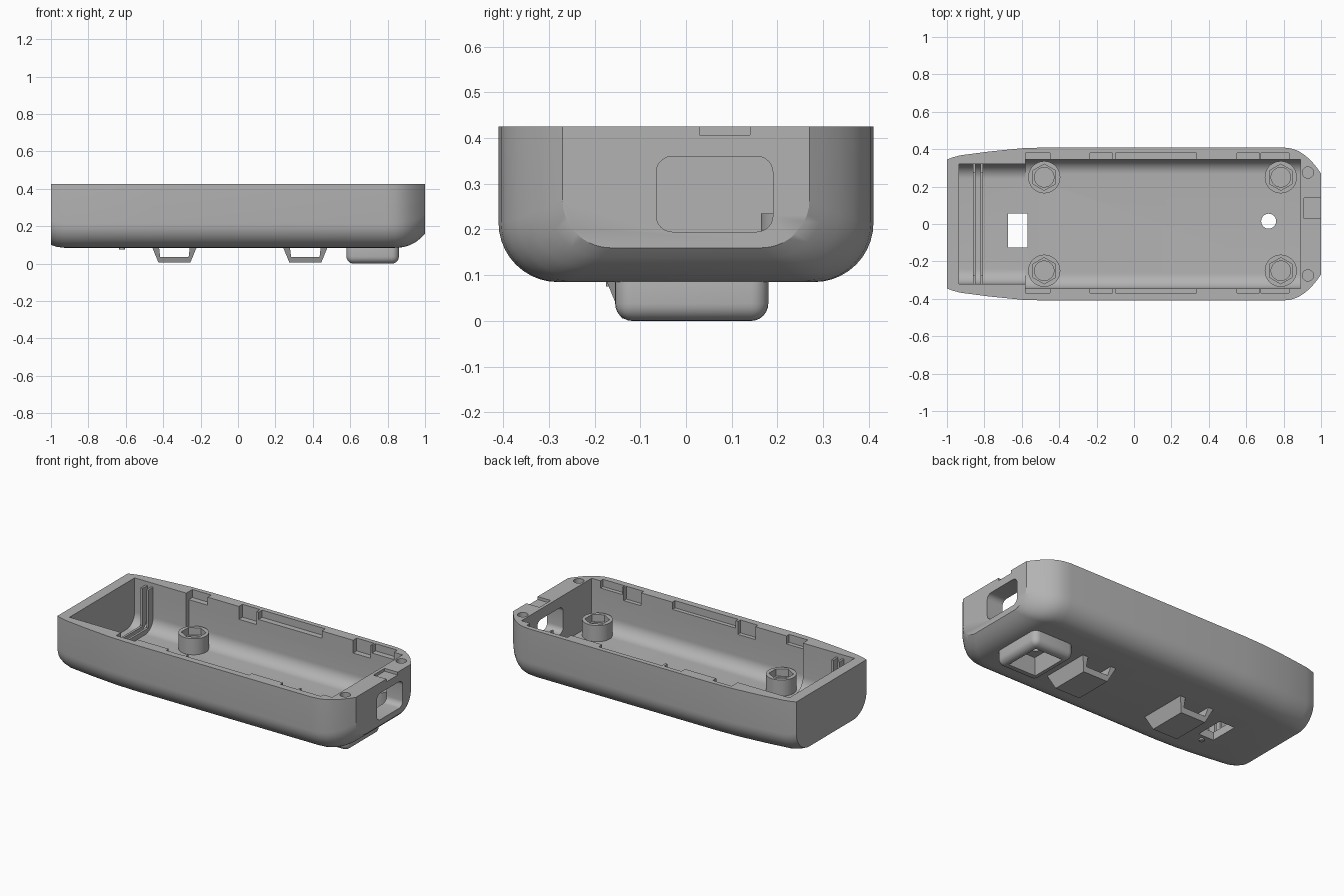
import bpy, bmesh, math
from mathutils import Matrix

if "Cube" in bpy.data.objects:
    bpy.data.objects.remove(bpy.data.objects["Cube"])

grey = bpy.data.materials.new("matte grey")
grey.use_nodes = True
GREY = (0.45, 0.45, 0.45, 1)
grey.diffuse_color = GREY
grey.node_tree.nodes["Principled BSDF"].inputs["Base Color"].default_value = GREY

RIM = 0.425
FLOOR = 0.135


def finish(name, bm):
    bmesh.ops.recalc_face_normals(bm, faces=bm.faces)
    mesh = bpy.data.meshes.new(name)
    bm.to_mesh(mesh)
    bm.free()
    mesh.materials.append(grey)
    ob = bpy.data.objects.new(name, mesh)
    bpy.context.collection.objects.link(ob)
    return ob


def trough(name, stations, top):
    """Loft U-shaped sections along x; each station is x, half width, base, radius."""
    bm = bmesh.new()
    rings = []
    for x, w, base, r in stations:
        side = [(w, top)]
        for i in range(11):
            a = math.pi / 2 * i / 10
            side.append((w - r + r * math.cos(a), base + r - r * math.sin(a)))
        pts = side + [(-y, z) for y, z in reversed(side)]
        rings.append([bm.verts.new((x, y, z)) for y, z in pts])
    for a, b in zip(rings, rings[1:]):
        for i in range(len(a)):
            j = (i + 1) % len(a)
            bm.faces.new((a[i], a[j], b[j], b[i]))
    bm.faces.new(rings[0])
    bm.faces.new(rings[-1])
    return finish(name, bm)


def box(name, x, y, z, taper=0, bevel=0, axis=None):
    """Box from ranges; taper shrinks the lower face, bevel rounds edges."""
    bm = bmesh.new()
    bmesh.ops.create_cube(bm, size=1)
    for v in bm.verts:
        low = v.co.z < 0
        for k, (lo, hi) in enumerate((x, y, z)):
            inset = taper if low and k < 2 else 0
            v.co[k] = lo + inset if v.co[k] < 0 else hi - inset
    if bevel:
        edges = [e for e in bm.edges if axis is None or
                 abs((e.verts[0].co - e.verts[1].co).normalized()[axis]) > 0.9]
        bmesh.ops.bevel(bm, geom=edges, offset=bevel, segments=6, profile=0.5,
                        affect='EDGES')
    return finish(name, bm)


def cylinder(name, loc, r, depth, sides=40, r2=None, along_x=False):
    bm = bmesh.new()
    bmesh.ops.create_cone(bm, cap_ends=True, segments=sides, radius1=r,
                          radius2=r if r2 is None else r2, depth=depth)
    m = Matrix.Translation(loc)
    if along_x:
        m = m @ Matrix.Rotation(math.pi / 2, 4, 'Y')
    bm.transform(m)
    return finish(name, bm)


def cut(target, cutter, keep=False):
    mod = target.modifiers.new("cut", 'BOOLEAN')
    mod.operation = 'DIFFERENCE'
    mod.solver = 'EXACT'
    mod.object = cutter
    bpy.context.view_layer.objects.active = target
    bpy.ops.object.modifier_apply(modifier=mod.name)
    if not keep:
        bpy.data.objects.remove(cutter)


# Outer shell with a rounded nose
shell = trough("shell", [
    (-1.0, 0.345, 0.10, 0.13), (-0.97, 0.356, 0.09, 0.13),
    (-0.93, 0.367, 0.085, 0.13), (-0.77, 0.388, 0.085, 0.13),
    (-0.6, 0.405, 0.085, 0.13), (-0.45, 0.41, 0.085, 0.13),
    (0.79, 0.41, 0.085, 0.13), (0.84, 0.404, 0.085, 0.13),
    (0.88, 0.39, 0.088, 0.13), (0.915, 0.367, 0.097, 0.127),
    (0.95, 0.335, 0.115, 0.12), (0.98, 0.298, 0.139, 0.112),
    (1.0, 0.27, 0.16, 0.105)], RIM)

# Main cavity and the narrower rear bay
cut(shell, trough("cavity", [(-0.58, 0.345, FLOOR, 0.08),
                             (0.89, 0.345, FLOOR, 0.08)], 0.6))
cut(shell, trough("rear_bay", [(-0.935, 0.32, FLOOR, 0.08),
                               (-0.55, 0.32, FLOOR, 0.08)], 0.6))

# Nose window, rim notch and alignment holes
cut(shell, box("window", (0.8, 1.1), (-0.065, 0.19), (0.195, 0.36),
               bevel=0.035, axis=0))
cut(shell, box("rim_notch", (0.91, 1.1), (0.03, 0.14), (0.407, 0.5)))
for s in (-1, 1):
    cut(shell, cylinder("pin_hole", (0.93, s * 0.275, RIM), 0.03, 0.08))

# Cable notch with a flared mouth
cut(shell, cylinder("cable_notch", (-0.96, 0.055, RIM), 0.07, 0.16, along_x=True))
cut(shell, cylinder("cable_flare", (-0.985, 0.055, RIM), 0.115, 0.05,
                    r2=0.07, along_x=True))

# Snap pockets along both rims
for x0, x1, depth in ((-0.58, -0.45, 0.05), (-0.235, -0.115, 0.08),
                      (-0.1, 0.335, 0.045), (0.55, 0.67, 0.08),
                      (0.68, 0.83, 0.045)):
    for s, wall in ((1, 0.38), (-1, 0.37)):
        ys = sorted((s * 0.3, s * wall))
        cut(shell, box("pocket", (x0, x1), ys, (RIM - depth, 0.5)))

# Floor openings
cut(shell, box("floor_slot", (-0.675, -0.57), (-0.125, 0.055), (0, 0.2)))

# Rounded foot with a funnel leading to the floor hole
foot = box("foot", (0.58, 0.86), (-0.155, 0.18), (0, 0.125), bevel=0.038)
funnel = box("funnel", (0.65, 0.79), (-0.075, 0.105), (-0.02, 0.095), taper=-0.03)
hole = cylinder("hole", (0.72, 0.015, 0.1), 0.04, 0.3)
for part in (foot, shell):
    cut(part, funnel, keep=True)
    cut(part, hole, keep=True)
for c in (funnel, hole):
    bpy.data.objects.remove(c)

# Strap loops under the base
loops = []
for x0 in (-0.46, 0.24):
    loop = box("strap_loop", (x0, x0 + 0.24), (-0.175, 0.135), (0.005, 0.09), taper=0.035)
    cut(loop, box("tunnel", (x0 + 0.038, x0 + 0.202), (-0.4, 0.4),
                  (0.035, 0.0855), taper=0.006))
    loops.append(loop)

# Small locating pin beside the floor slot
pin = cylinder("locating_pin", (-0.62, -0.16, 0.09), 0.015, 0.03, sides=16)

# Screw bosses with hexagonal nut seats
bosses = []
for x in (-0.48, 0.785):
    for y in (-0.25, 0.25):
        boss = cylinder("screw_boss", (x, y, 0.1725), 0.086, 0.125, sides=48)
        cut(boss, cylinder("nut_seat", (x, y, 0.23), 0.07, 0.08, sides=6))
        cut(boss, cylinder("screw_hole", (x, y, 0.2), 0.052, 0.1, sides=32))
        bosses.append(boss)

# Board guide ribs: a pair of rails on the floor and both walls
for x in (-0.862, -0.822):
    xs = (x, x + 0.014)
    box("floor_rail", xs, (-0.29, 0.29), (0.12, 0.165))
    for s in (-1, 1):
        box("wall_rail", xs, sorted((s * 0.275, s * 0.33)), (0.14, 0.4))

# Smooth shading on curved parts, keeping crisp edges
bpy.ops.object.select_all(action='DESELECT')
for ob in [shell, foot, pin] + bosses:
    ob.select_set(True)
bpy.context.view_layer.objects.active = shell
bpy.ops.object.shade_smooth_by_angle(angle=math.radians(32))
